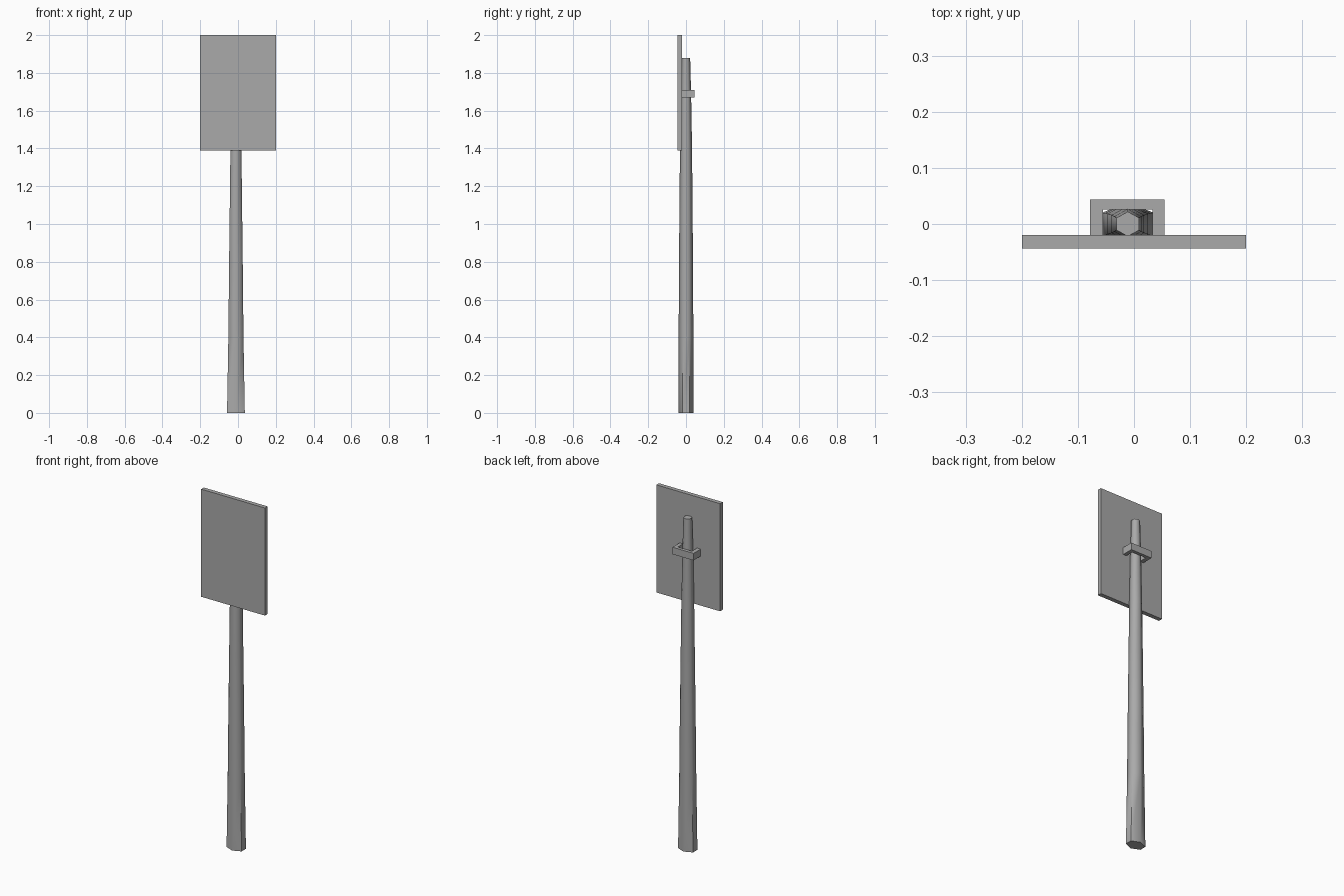
import bpy, bmesh, math

cube = bpy.data.objects.get("Cube")
if cube:
    bpy.data.objects.remove(cube, do_unlink=True)

grey = bpy.data.materials.new("plain grey")
grey.use_nodes = True
colour = (0.4, 0.4, 0.4, 1)
grey.diffuse_color = colour
grey.node_tree.nodes["Principled BSDF"].inputs["Base Color"].default_value = colour


def finish(name, bm):
    bmesh.ops.recalc_face_normals(bm, faces=bm.faces[:])
    mesh = bpy.data.meshes.new(name)
    bm.to_mesh(mesh)
    bm.free()
    mesh.materials.append(grey)
    obj = bpy.data.objects.new(name, mesh)
    bpy.context.collection.objects.link(obj)
    return obj


def loft(name, rings):
    """Skin a stack of equal-sized rings and cap both ends."""
    bm = bmesh.new()
    rows = [[bm.verts.new(p) for p in ring] for ring in rings]
    count = len(rows[0])
    for low, high in zip(rows, rows[1:]):
        for i in range(count):
            j = (i + 1) % count
            bm.faces.new((low[i], low[j], high[j], high[i]))
    bm.faces.new(rows[0])
    bm.faces.new(rows[-1])
    return finish(name, bm)


def prism(name, outline, bottom, top):
    return loft(name, [[(x, y, z) for x, y in outline] for z in (bottom, top)])


def hexagon(z, rx, ry):
    """Six-sided ring with corners towards front and back; rx is the half width."""
    stretch = rx / math.cos(math.pi / 6)
    angles = [math.pi / 2 + i * math.pi / 3 for i in range(6)]
    return [(-0.011 + stretch * math.cos(a), ry * math.sin(a), z) for a in angles]


# Tapered six-sided post, flared at the foot
post = loft("post", [hexagon(*r) for r in (
    (0, 0.047, 0.039), (0.4, 0.04, 0.039), (0.8, 0.036, 0.037),
    (1.4, 0.029, 0.032), (1.69, 0.024, 0.027), (1.88, 0.02, 0.022))])

# Flat rectangular board
prism("board", [(-0.2, -0.044), (0.2, -0.044), (0.2, -0.02), (-0.2, -0.02)], 1.39, 2)

# U-shaped clamp holding the post against the board
prism("clamp", [(-0.078, -0.02), (-0.055, -0.02), (-0.055, 0.026), (0.033, 0.026),
                (0.033, -0.02), (0.054, -0.02), (0.054, 0.044), (-0.078, 0.044)],
      1.67, 1.71)

# Soften the post sides while keeping its end caps sharp
bpy.ops.object.select_all(action="DESELECT")
post.select_set(True)
bpy.context.view_layer.objects.active = post
bpy.ops.object.shade_smooth_by_angle(angle=math.radians(65))
